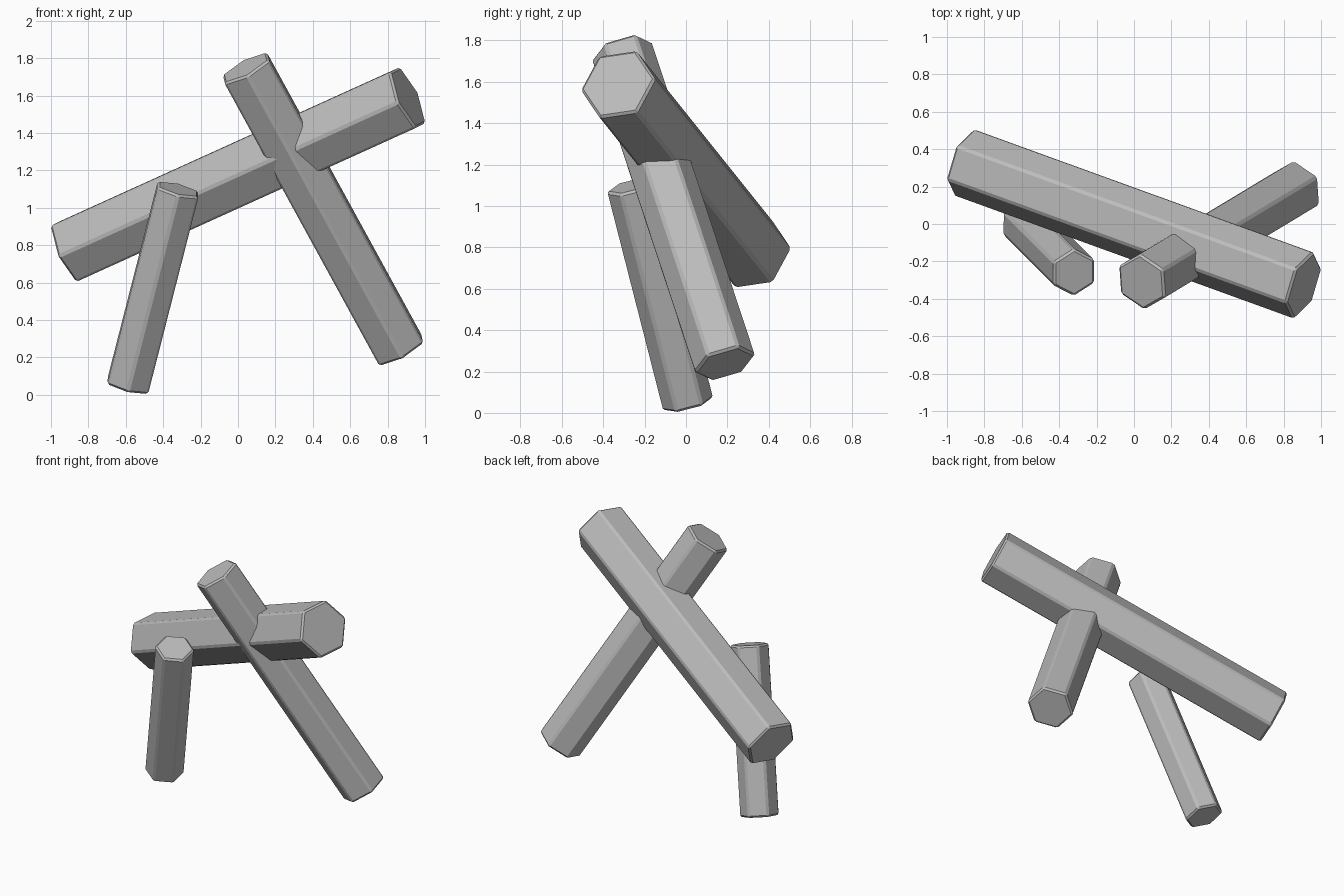
import bpy, bmesh, math
from mathutils import Vector

if "Cube" in bpy.data.objects:
    bpy.data.objects.remove(bpy.data.objects["Cube"])

stone = bpy.data.materials.new("stone_grey")
stone.diffuse_color = (0.5, 0.5, 0.5, 1)
stone.use_nodes = True
stone.node_tree.nodes["Principled BSDF"].inputs["Base Color"].default_value = stone.diffuse_color


def hex_column(name, start, end, radius, corner):
    """Six-sided chamfered column; `corner` is the direction of one edge."""
    start, end = Vector(start), Vector(end)
    axis = (end - start).normalized()
    u = Vector(corner)
    u = (u - axis * u.dot(axis)).normalized()
    v = axis.cross(u)
    bm = bmesh.new()
    rings = []
    for centre in (start, end):
        ring = []
        for i in range(6):
            a = i * math.pi / 3
            ring.append(bm.verts.new(centre + radius * (u * math.cos(a) + v * math.sin(a))))
        rings.append(ring)
    low, high = rings
    bm.faces.new(low[::-1])
    bm.faces.new(high)
    for i in range(6):
        j = (i + 1) % 6
        bm.faces.new((low[i], low[j], high[j], high[i]))
    # narrow chamfer on every edge
    bmesh.ops.bevel(bm, geom=bm.edges[:], offset=0.012, segments=1,
                    profile=0.5, affect='EDGES')
    bmesh.ops.recalc_face_normals(bm, faces=bm.faces[:])
    mesh = bpy.data.meshes.new(name)
    bm.to_mesh(mesh)
    bm.free()
    mesh.materials.append(stone)
    obj = bpy.data.objects.new(name, mesh)
    bpy.context.collection.objects.link(obj)
    return obj


# thick beam lying across the other columns
hex_column("thick_beam", (-0.91, 0.33, 0.765), (0.91, -0.33, 1.59), 0.19,
           (-0.05, -0.17, -0.025))
# long column leaning through the beam
hex_column("leaning_column", (0.87, 0.19, 0.235), (0.04, -0.31, 1.75), 0.155,
           (-0.01, 0.145, 0.042))
# short free-standing column
hex_column("short_column", (-0.59, 0.01, 0.043), (-0.32, -0.26, 1.10), 0.13,
           (0.0, 0.12, 0.03))
